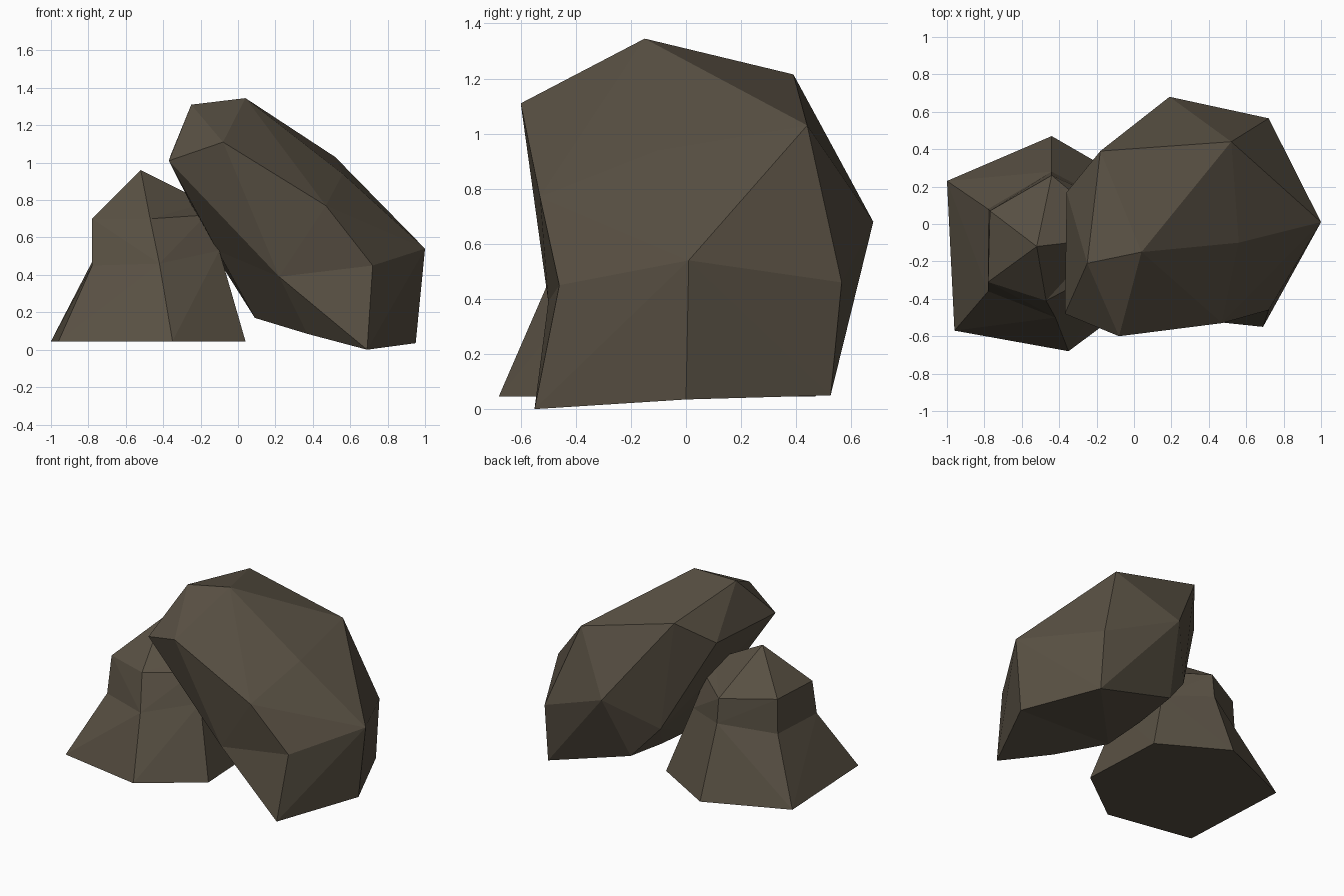
import bpy, bmesh

if "Cube" in bpy.data.objects:
    bpy.data.objects.remove(bpy.data.objects["Cube"])

stone = bpy.data.materials.new("dark_brown_stone")
stone.diffuse_color = (0.098, 0.080, 0.056, 1)
stone.use_nodes = True
stone.node_tree.nodes["Principled BSDF"].inputs["Base Color"].default_value = stone.diffuse_color


def boulder(name, rings, tips, split):
    """Loft equal rings and close the top with a two-point ridge."""
    bm = bmesh.new()
    loops = [[bm.verts.new(p) for p in ring] for ring in rings]
    a, b = [bm.verts.new(p) for p in tips]
    n = len(rings[0])
    # underside, fanned from the last foot point
    foot = loops[0]
    for i in range(n - 2):
        bm.faces.new((foot[-1], foot[i + 1], foot[i]))
    for lo, hi in zip(loops, loops[1:]):
        for i in range(n):
            j = (i + 1) % n
            p, q, r, s = lo[i], lo[j], hi[j], hi[i]
            # split each side along the diagonal that bulges outward
            bulge = (q.co - p.co).cross(r.co - p.co).dot(s.co - p.co) <= 0
            tris = ((p, q, r), (p, r, s)) if bulge else ((p, q, s), (q, r, s))
            for t in tris:
                bm.faces.new(t)
    # crown
    top = loops[-1]
    for i in range(n):
        bm.faces.new((top[i], top[(i + 1) % n], a if i < split else b))
    bm.faces.new((a, top[split], b))
    bm.faces.new((b, top[0], a))
    bmesh.ops.recalc_face_normals(bm, faces=bm.faces)
    mesh = bpy.data.meshes.new(name)
    bm.to_mesh(mesh)
    bm.free()
    mesh.materials.append(stone)
    bpy.context.collection.objects.link(bpy.data.objects.new(name, mesh))


# Small upright rock: foot, waist, shoulder
boulder("small_rock", [
    [(-.35, -.68, .045), (.04, -.39, .045), (.01, .21, .045),
     (-.44, .47, .045), (-1, .23, .045), (-.96, -.57, .045)],
    [(-.42, -.5, .46), (-.10, -.28, .53), (-.14, .12, .5),
     (-.44, .28, .53), (-.78, .08, .47), (-.78, -.36, .45)],
    [(-.47, -.41, .70), (-.17, -.25, .72), (-.2, .06, .72),
     (-.44, .26, .70), (-.77, .07, .71), (-.78, -.31, .70)],
], [(-.17, -.08, .785), (-.52, -.12, .96)], 3)

# Large rock leaning over the small one
boulder("large_leaning_rock", [
    [(.37, -.37, .085), (.69, -.55, 0), (.95, 0, .035), (.72, .525, .05),
     (.10, .48, .23), (.08, .15, .20), (.09, -.15, .17)],
    [(.22, -.5, .39), (.72, -.46, .45), (1, .01, .54), (.72, .565, .46),
     (.19, .68, .68), (-.08, .40, .44), (-.11, -.27, .53)],
    [(-.08, -.6, 1.11), (.47, -.53, .77), (.56, -.1, .94), (.52, .44, 1.03),
     (-.18, .39, 1.215), (-.36, .17, 1.04), (-.37, -.48, 1.01)],
], [(.04, -.15, 1.345), (-.25, -.21, 1.31)], 4)
